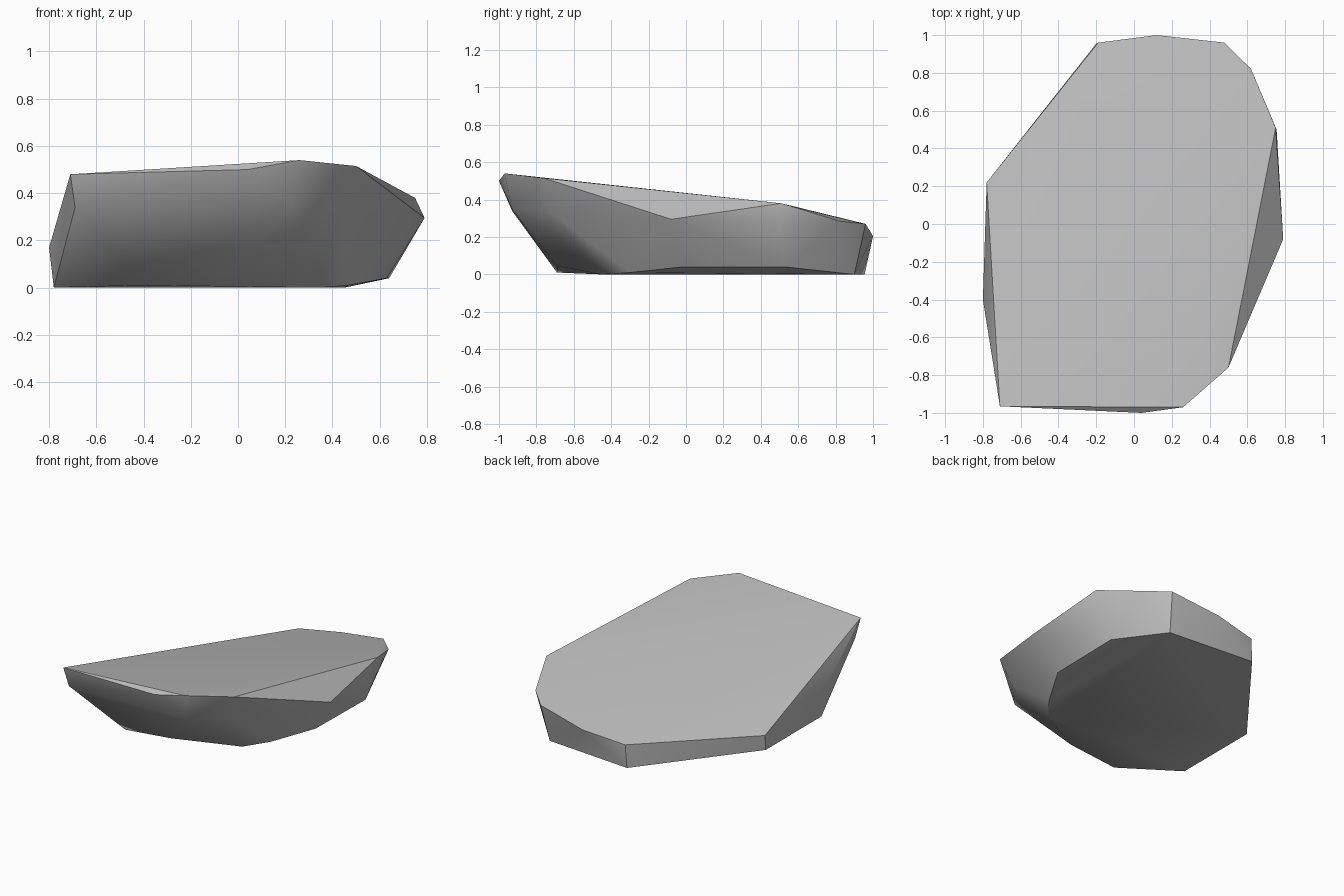
import bpy
import bmesh
from math import radians

default_cube = bpy.data.objects.get("Cube")
if default_cube:
    bpy.data.objects.remove(default_cube, do_unlink=True)


def make_material(name, grey):
    material = bpy.data.materials.new(name)
    material.use_nodes = True
    colour = (grey, grey, grey, 1.0)
    material.diffuse_color = colour
    shader = material.node_tree.nodes["Principled BSDF"]
    shader.inputs["Base Color"].default_value = colour
    shader.inputs["Roughness"].default_value = 0.9
    return material


def make_hull(name, rings, material):
    """Wrap a tight faceted skin around rings of corner points."""
    bm = bmesh.new()
    for ring in rings:
        for corner in ring:
            bm.verts.new(corner)
    result = bmesh.ops.convex_hull(bm, input=bm.verts[:])
    unused = {v for v in result["geom_interior"] + result["geom_unused"]
              if isinstance(v, bmesh.types.BMVert) and v.is_valid}
    bmesh.ops.delete(bm, geom=list(unused), context="VERTS")
    bmesh.ops.recalc_face_normals(bm, faces=bm.faces[:])
    mesh = bpy.data.meshes.new(name)
    bm.to_mesh(mesh)
    bm.free()
    mesh.materials.append(material)
    stone = bpy.data.objects.new(name, mesh)
    bpy.context.collection.objects.link(stone)
    return stone


# Rim of the sloping top
top_rim = [
    (-.71, -.965, .48), (.26, -.97, .54), (.5, -.76, .515),
    (.75, .51, .38), (.62, .82, .285), (.48, .96, .27),
    (.12, 1, .205), (-.19, .96, .165), (-.78, .22, .107),
]

# Widest corners around the sides
waist = [
    (-.8, -.4, .17), (-.69, -.93, .34), (.04, -1, .5),
    (.23, -.93, .35), (.43, -.72, .33), (.79, -.08, .295),
    (.755, .5, .28),
]

# Flat underside with a slightly lifted edge
base = [
    (-.78, -.42, 0), (-.41, -.69, .01), (-.05, -.69, .045),
    (.35, -.45, 0), (.47, -.3, .01), (.63, -.02, .04),
    (.64, .53, .04), (.45, .9, 0), (-.2, .955, 0), (-.78, .21, 0),
]

stone_grey = make_material("stone grey", 0.5)
stone = make_hull("flat_stone", [top_rim, waist, base], stone_grey)

# Soft shading across shallow folds, crisp at the main breaks
bpy.ops.object.select_all(action="DESELECT")
stone.select_set(True)
bpy.context.view_layer.objects.active = stone
bpy.ops.object.shade_smooth_by_angle(angle=radians(30))
